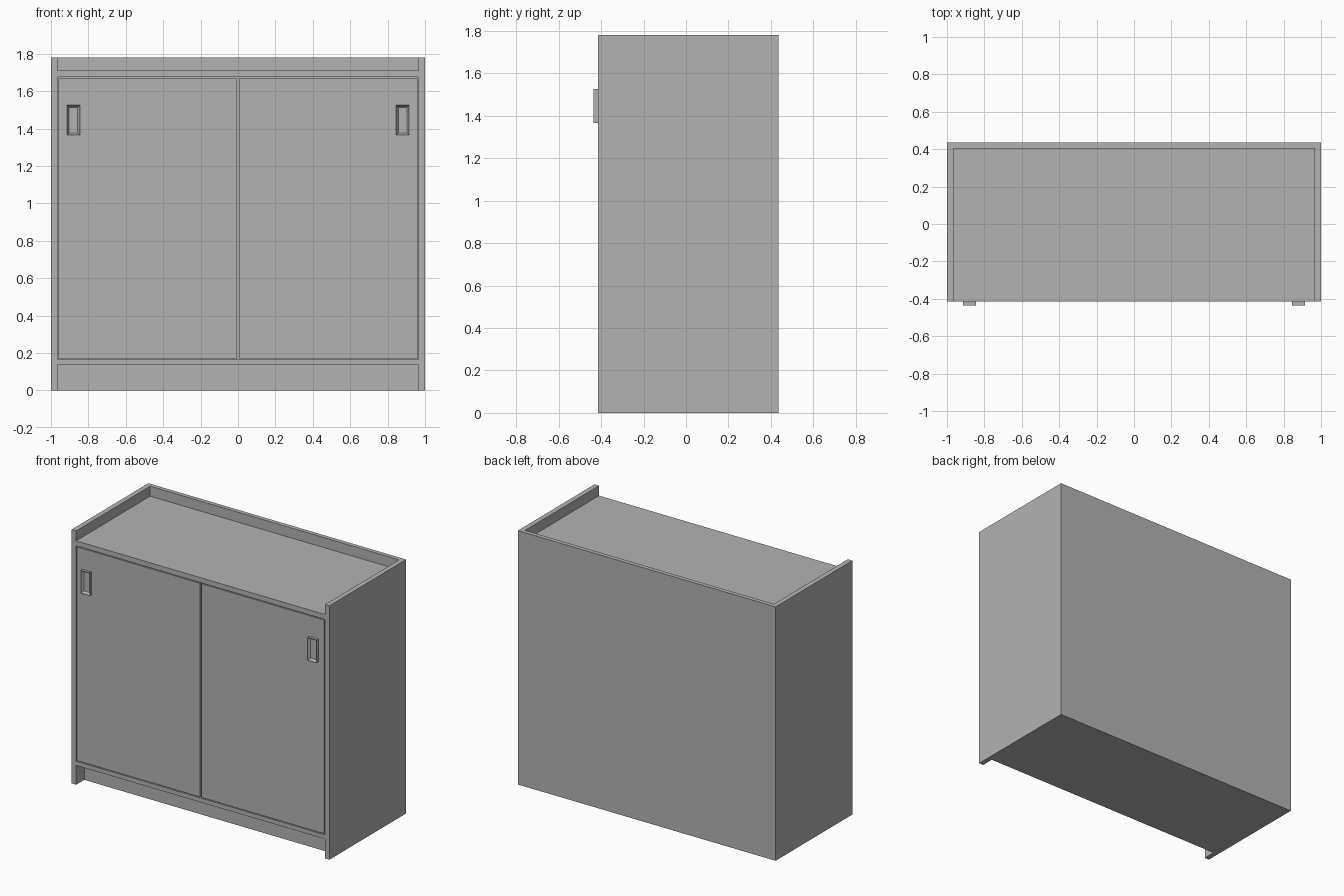
import bpy
import bmesh
from mathutils import Vector

cube = bpy.data.objects.get("Cube")
if cube:
    bpy.data.objects.remove(cube, do_unlink=True)

# One plain grey for the whole cabinet
grey = bpy.data.materials.new("plain grey")
grey.use_nodes = True
colour = (0.45, 0.45, 0.45, 1)
grey.diffuse_color = colour
grey.node_tree.nodes["Principled BSDF"].inputs["Base Color"].default_value = colour

# Overall sizes
W, FRONT, BACK, H = 1.0, -0.415, 0.435, 1.78
T = 0.035                      # panel thickness
INNER = W - T                  # inside face of the sides
BACK_IN = BACK - 0.03          # inside face of the back
BASE_LOW, BASE_TOP = 0.135, 0.165
TOP_LOW, TOP = 1.675, 1.71
GAP = 0.006


def box(name, x, y, z, recess=None):
    """Flat-faced box; recess = (border, depth) sinks a pocket into its front."""
    bm = bmesh.new()
    bmesh.ops.create_cube(bm, size=1)
    for v in bm.verts:
        v.co = Vector([r[0] if c < 0 else r[1] for c, r in zip(v.co, (x, y, z))])
    bm.normal_update()
    if recess:
        front = [f for f in bm.faces if f.normal.y < -0.9]
        bmesh.ops.inset_region(bm, faces=front, thickness=recess[0])
        bmesh.ops.translate(bm, verts=front[0].verts, vec=(0, recess[1], 0))
    mesh = bpy.data.meshes.new(name)
    bm.to_mesh(mesh)
    bm.free()
    mesh.materials.append(grey)
    obj = bpy.data.objects.new(name, mesh)
    bpy.context.collection.objects.link(obj)
    return obj


# Carcass: back, top board, floor board and set-back plinth
box("back_panel", (-INNER, INNER), (BACK_IN, BACK), (0, H))
box("top_board", (-INNER, INNER), (FRONT, BACK_IN), (TOP_LOW, TOP))
box("floor_board", (-INNER, INNER), (FRONT, BACK_IN), (BASE_LOW, BASE_TOP))
box("plinth", (-INNER, INNER), (-0.325, BACK_IN), (0, BASE_LOW))

# Sides, sliding doors and pull handles, mirrored left and right
for name, s in (("right", -1), ("left", 1)):
    def span(a, b):
        return tuple(sorted((s * a, s * b)))

    box(name + "_side_panel", span(INNER, W), (FRONT, BACK), (0, H))
    box(name + "_door", span(GAP, INNER - GAP), (FRONT, FRONT + 0.03),
        (BASE_TOP + GAP, TOP_LOW - GAP))
    box(name + "_handle", span(0.845, 0.915), (FRONT - 0.02, FRONT),
        (1.365, 1.525), recess=(0.017, 0.016))
